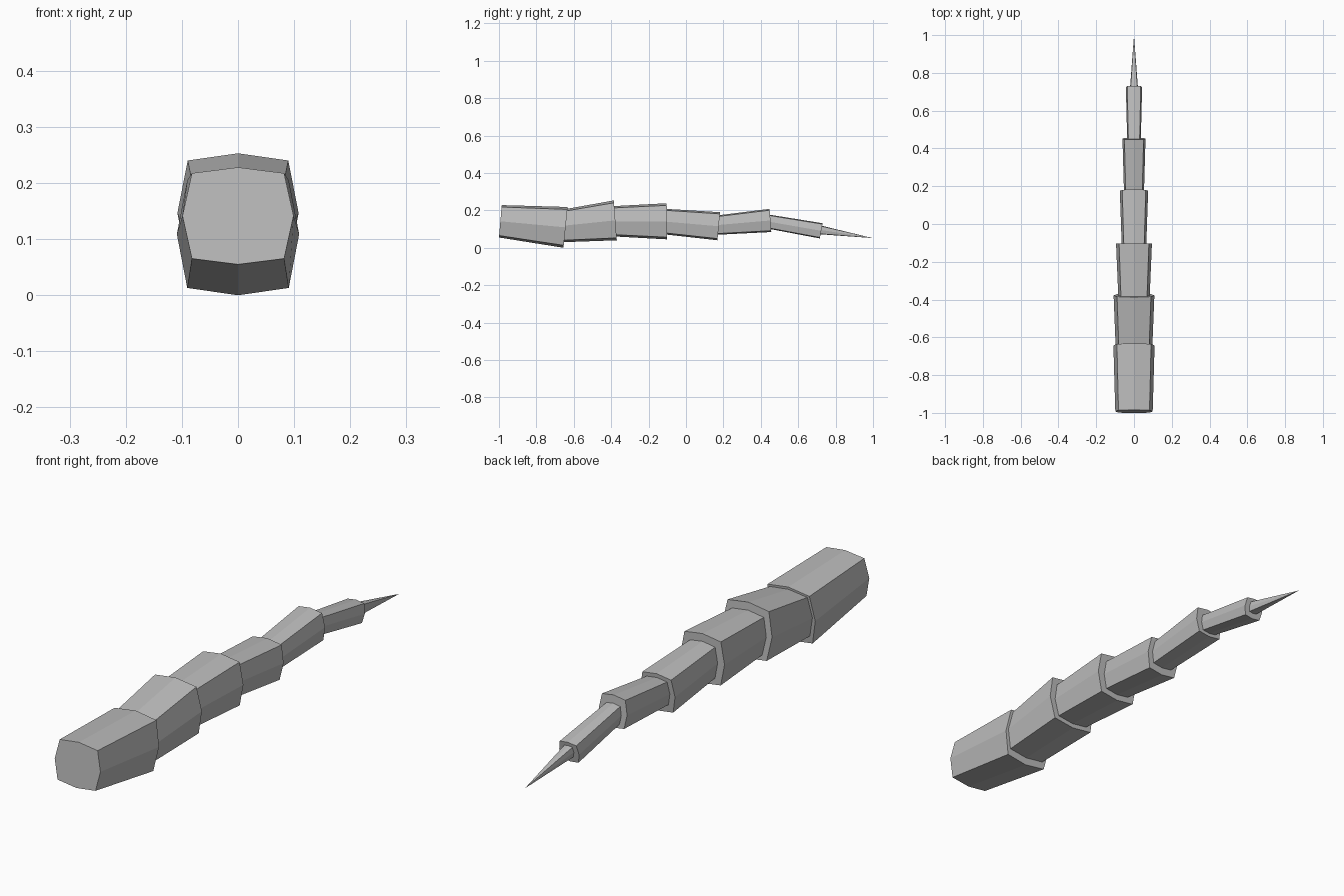
import bpy
import bmesh
from mathutils import Vector

cube = bpy.data.objects.get("Cube")
if cube:
    bpy.data.objects.remove(cube, do_unlink=True)

# Single plain grey
grey = bpy.data.materials.new("stone_grey")
grey.use_nodes = True
colour = (0.5, 0.5, 0.5, 1)
grey.diffuse_color = colour
grey.node_tree.nodes["Principled BSDF"].inputs["Base Color"].default_value = colour

# Bulging square outline as (side, height) factors
CX, CZ = 0.83, 0.88
OUTLINE = [(0, 1), (CX, CZ), (1, 0), (CX, -CZ), (0, -1), (-CX, -CZ), (-1, 0), (-CX, CZ)]


def ring(bm, bottom, top, half_width, shift=Vector((0, 0, 0))):
    """Tilted outline spanning a bottom and a top (y, z) point."""
    low, high = Vector((0, *bottom)), Vector((0, *top))
    mid, up = (low + high) / 2 + shift, (high - low) / 2
    return [bm.verts.new(mid + up * v + Vector((half_width * u, 0, 0))) for u, v in OUTLINE]


def finish(bm, name):
    bmesh.ops.recalc_face_normals(bm, faces=bm.faces)
    mesh = bpy.data.meshes.new(name)
    bm.to_mesh(mesh)
    bm.free()
    mesh.materials.append(grey)
    bpy.context.collection.objects.link(bpy.data.objects.new(name, mesh))


def segment(name, front, back, overlap):
    """Flared prism whose narrow front end sits inside the previous segment."""
    bm = bmesh.new()
    slope = Vector((0, back[0][0] - front[0][0], back[0][1] - front[0][1])).normalized()
    a = ring(bm, *front, shift=-slope * overlap)
    b = ring(bm, *back)
    for i in range(len(a)):
        j = (i + 1) % len(a)
        bm.faces.new((a[i], a[j], b[j], b[i]))
    bm.faces.new(a)
    bm.faces.new(b)
    finish(bm, name)


# Tail segments: front and back ends as (bottom, top, half width)
SEGMENTS = [
    (((-1.0, 0.055), (-0.985, 0.228), 0.099), ((-0.655, 0.0), (-0.633, 0.218), 0.109)),
    (((-0.65, 0.03), (-0.635, 0.207), 0.097), ((-0.37, 0.04), (-0.386, 0.253), 0.108)),
    (((-0.375, 0.06), (-0.378, 0.222), 0.083), ((-0.102, 0.045), (-0.103, 0.238), 0.095)),
    (((-0.1, 0.07), (-0.1, 0.207), 0.065), ((0.168, 0.04), (0.182, 0.19), 0.075)),
    (((0.175, 0.07), (0.183, 0.174), 0.053), ((0.456, 0.084), (0.447, 0.208), 0.061)),
    (((0.45, 0.1), (0.456, 0.175), 0.036), ((0.715, 0.05), (0.731, 0.131), 0.043)),
]
for n, (front, back) in enumerate(SEGMENTS):
    segment(f"tail_segment_{n + 1}", front, back, 0.01 if n else 0)

# Pointed spike at the end
bm = bmesh.new()
base = ring(bm, (0.718, 0.072), (0.724, 0.118), 0.021)
tip = bm.verts.new((0, 0.997, 0.052))
for i in range(len(base)):
    bm.faces.new((base[i], base[(i + 1) % len(base)], tip))
bm.faces.new(base)
finish(bm, "tail_spike")
